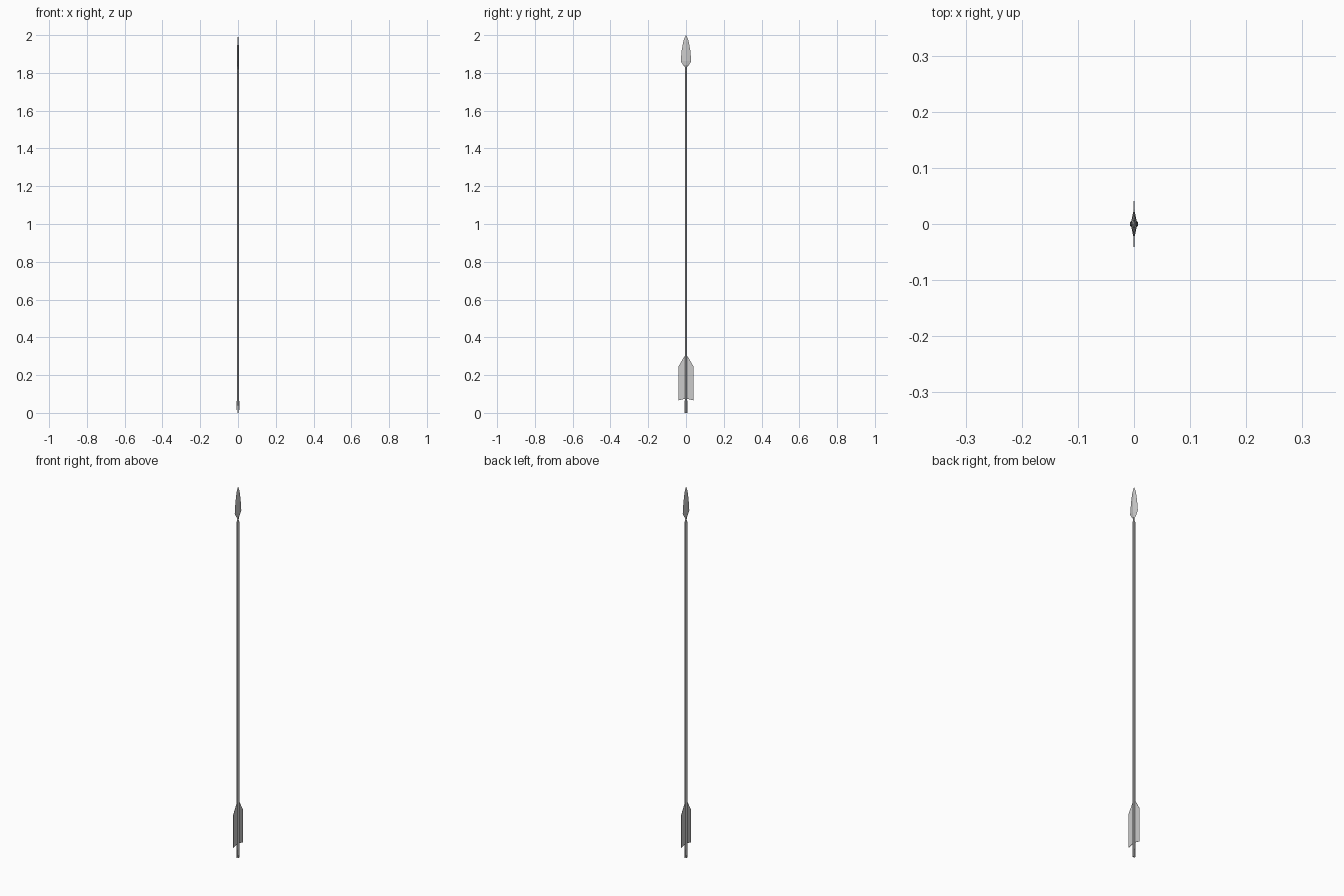
import bpy, bmesh
from math import cos, sin, pi

if "Cube" in bpy.data.objects:
    bpy.data.objects.remove(bpy.data.objects["Cube"])


def make_object(name, bm):
    bmesh.ops.recalc_face_normals(bm, faces=bm.faces)
    mesh = bpy.data.meshes.new(name)
    bm.to_mesh(mesh)
    bm.free()
    ob = bpy.data.objects.new(name, mesh)
    bpy.context.collection.objects.link(ob)
    return ob


def loft(name, rings, sides, turn=0.0):
    """Skin elliptical rings (z, half width x, half width y), capped at both ends."""
    bm = bmesh.new()
    loops = []
    for z, rx, ry in rings:
        loops.append([bm.verts.new((rx * cos(turn + 2 * pi * i / sides),
                                    ry * sin(turn + 2 * pi * i / sides), z))
                      for i in range(sides)])
    for a, b in zip(loops, loops[1:]):
        for i in range(sides):
            j = (i + 1) % sides
            bm.faces.new((a[i], a[j], b[j], b[i]))
    bm.faces.new(loops[0])
    bm.faces.new(loops[-1])
    return make_object(name, bm)


def plate(name, outline, thickness):
    """Flat yz outline extruded evenly about x = 0."""
    bm = bmesh.new()
    face = bm.faces.new([bm.verts.new((-thickness / 2, y, z)) for y, z in outline])
    ext = bmesh.ops.extrude_face_region(bm, geom=[face])
    for v in ext["geom"]:
        if isinstance(v, bmesh.types.BMVert):
            v.co.x += thickness
    return make_object(name, bm)


# Shaft
loft("shaft", [(0.05, .007, .007), (1.81, .007, .007), (1.818, .004, .005)], 8, pi / 8)

# Nock with a string slot
nock = loft("nock", [(0, .007, .008), (0.05, .0075, .008), (0.068, .007, .007)], 8, pi / 8)
bpy.ops.mesh.primitive_cube_add(size=1, location=(0, 0, 0.01))
slot = bpy.context.object
slot.name = "nock_slot_cutter"
slot.scale = (0.005, 0.05, 0.06)
slot.hide_render = True
slot.display_type = 'WIRE'
cut = nock.modifiers.new("slot", 'BOOLEAN')
cut.operation = 'DIFFERENCE'
cut.object = slot

# Arrowhead: neck flaring into a flat diamond-section blade
loft("arrowhead", [(1.81, .004, .005), (1.835, .004, .007), (1.838, .004, .013),
                   (1.862, .006, .028), (1.92, .005, .0225), (1.972, .003, .013),
                   (1.99, .0012, .0055), (2.0, .0004, .0008)], 4)

# Fletching on both sides
for side, label in ((1, "right"), (-1, "left")):
    plate("fletching_" + label,
          [(side * y, z) for y, z in ((.004, .075), (.041, .066), (.041, .243),
                                      (.011, .296), (.004, .302))], 0.0014)
